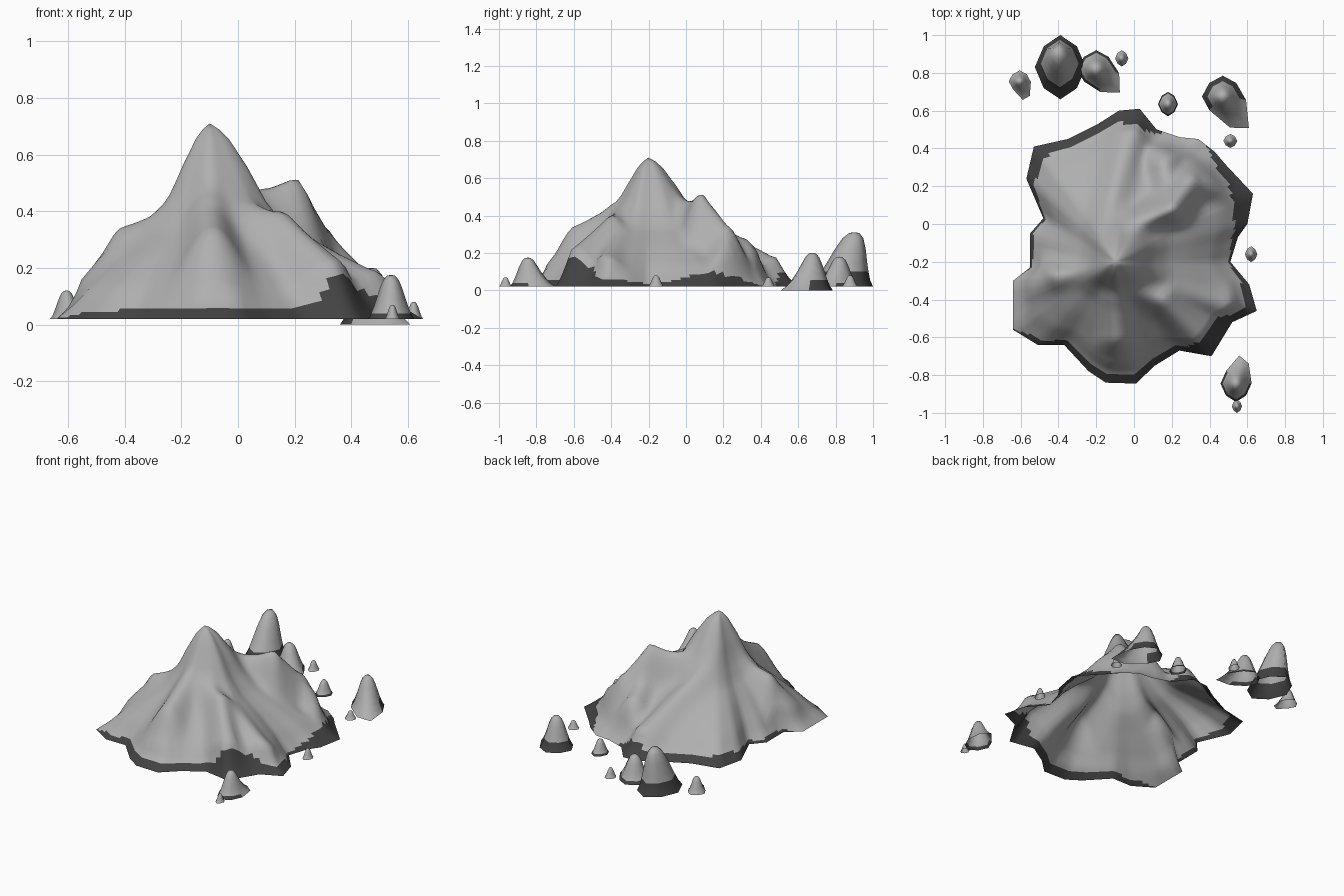
import bpy, bmesh, math
from mathutils import Vector

cube = bpy.data.objects.get("Cube")
if cube:
    bpy.data.objects.remove(cube, do_unlink=True)


def material(name, value):
    mat = bpy.data.materials.new(name)
    mat.use_nodes = True
    colour = (value, value, value, 1)
    mat.diffuse_color = colour
    mat.node_tree.nodes["Principled BSDF"].inputs["Base Color"].default_value = colour
    return mat


STONE = material("pale grey stone", 0.43)
WET = material("dark shoreline", 0.055)
GROUND = 0.02


def interpolate(table, t):
    """Straight-line lookup in a list of (position, value) pairs."""
    for (a, va), (b, vb) in zip(table, table[1:]):
        if t <= b:
            return va + (vb - va) * (t - a) / (b - a)
    return table[-1][1]


def loft(name, rings, apex, is_dark):
    """Skin rings listed from the apex downwards, leaving the underside open."""
    bm = bmesh.new()
    top = bm.verts.new(apex)
    loops = [[bm.verts.new(p) for p in ring] for ring in rings]
    count = len(loops[0])
    for k in range(count):
        n = (k + 1) % count
        bm.faces.new((top, loops[0][k], loops[0][n]))
        for upper, lower in zip(loops, loops[1:]):
            bm.faces.new((upper[k], lower[k], lower[n], upper[n]))
    for face in bm.faces:
        face.smooth = True
        face.material_index = int(is_dark(face.calc_center_median()))
    mesh = bpy.data.meshes.new(name)
    bm.to_mesh(mesh)
    bm.free()
    mesh.materials.append(STONE)
    mesh.materials.append(WET)
    obj = bpy.data.objects.new(name, mesh)
    bpy.context.collection.objects.link(obj)
    return obj


# Island shoreline, counter-clockwise from the model's left
SHORE = [
    (.63, .16), (.6, 0), (.55, -.07), (.51, -.2), (.61, -.32), (.65, -.46),
    (.52, -.52), (.41, -.7), (.24, -.67), (.11, -.75), (.01, -.845),
    (-.15, -.84), (-.24, -.78), (-.37, -.64), (-.51, -.64), (-.64, -.56),
    (-.64, -.3), (-.55, -.23), (-.55, -.05), (-.48, .03), (-.57, .24),
    (-.53, .41), (-.35, .45), (-.19, .53), (-.08, .6), (.03, .61),
    (.12, .5), (.24, .46), (.34, .45), (.43, .38), (.48, .32),
]
SHORE.reverse()

# Main slope, from summit to shore
SUMMIT = Vector((-.1, -.2))
SLOPE = [(0, .69), (.08, .655), (.2, .53), (.3, .4), (.42, .31),
         (.6, .225), (.8, .12), (.9, .055), (1, 0)]

# Ridges: width, then crest points as x, y, height
RIDGES = [
    (.13, [(0, 0, .42), (.2, .08, .48), (.29, .21, .33), (.52, .18, .1)]),
    (.13, [(0, -.36, .36), (.15, -.4, .365), (.36, -.6, .2)]),
    (.15, [(-.1, -.4, .4), (-.09, -.58, .325), (-.07, -.78, .07)]),
    (.13, [(-.25, -.25, .34), (-.4, -.28, .32), (-.62, -.42, .04)]),
    (.13, [(.2, -.36, .28), (.46, -.42, .175), (.62, -.45, .03)]),
    (.14, [(-.16, 0, .38), (-.1, .18, .29), (-.02, .46, .16)]),
    (.14, [(.2, .08, .36), (.16, .3, .26), (.3, .42, .06)]),
]

# Where the dark band climbs or vanishes: x, y, rise, spread
DARK_PATCHES = [
    (.43, -.63, .2, .12), (.6, .16, .06, .16), (.02, .57, .06, .1),
    (-.55, .35, .03, .1), (-.64, -.4, -.06, .17), (.27, .46, -.07, .14),
    (-.52, -.02, -.015, .12), (.52, -.18, -.02, .1),
]


def crest(p, points, width):
    """Height of one ridge above the ground at a place."""
    best = 0
    for a, b in zip(points, points[1:]):
        a, b = Vector(a), Vector(b)
        run = b.xy - a.xy
        s = min(1, max(0, (p - a.xy).dot(run) / run.length_squared))
        q = a.lerp(b, s)
        best = max(best, q.z * math.exp(-(p - q.xy).length_squared / width ** 2))
    return best


def ground_height(p, t):
    # blend the slope with the ridges, fading the ridges out at the shore
    fade = min(1, (1 - t) * 7)
    total = max(interpolate(SLOPE, t), 0) ** 6
    total += sum((crest(p, points, width) * fade) ** 6 for width, points in RIDGES)
    return GROUND + total ** (1 / 6)


def mountain_dark(c):
    limit = .053
    for x, y, rise, spread in DARK_PATCHES:
        limit += rise * math.exp(-((c.x - x) ** 2 + (c.y - y) ** 2) / spread ** 2)
    return c.z < limit


# Mountain: rings swell from a rounded outline near the summit to the shoreline
edge = []
for a, b in zip(SHORE, SHORE[1:] + SHORE[:1]):
    a, b = Vector(a), Vector(b)
    edge += [a.lerp(b, step / 4) for step in range(4)]
edge.reverse()

soft = edge
for _ in range(30):
    soft = [(soft[k - 1] + soft[k] + soft[(k + 1) % len(soft)]) / 3
            for k in range(len(soft))]

RINGS = 28
rings = []
for i in range(1, RINGS + 1):
    t = 1 - (1 - i / RINGS) ** 1.4
    flat = [SUMMIT.lerp(s.lerp(e, t * t), t) for s, e in zip(soft, edge)]
    rings.append([(p.x, p.y, ground_height(p, t)) for p in flat])
loft("mountain", rings, (SUMMIT.x, SUMMIT.y, .71), mountain_dark)


# Islets: rounded cones with a low spit on one side
CONE = [(.16, .99), (.33, .89), (.48, .7), (.63, .45), (.74, .28),
        (.86, .12), (1, 0)]
SIDES = 8


def islet(name, x, y, rx, ry, top, spit=(0, 0), lean=(0, 0), base=GROUND, band=0):
    tail = Vector(spit)
    rise = top - base
    rings = []
    for r, h in CONE:
        ring = []
        for k in range(SIDES):
            angle = math.tau * k / SIDES
            d = Vector((math.cos(angle), math.sin(angle)))
            uneven = .92 if k % 2 else 1
            along = max(0, d.dot(tail.normalized())) if tail.length else 0
            shift = tail * along ** 3 * (1 - h) ** 2
            ring.append((x + d.x * rx * r * uneven + shift.x + lean[0] * h,
                         y + d.y * ry * r * uneven + shift.y + lean[1] * h,
                         base + h * rise))
        rings.append(ring)

    def dark(c):
        on_spit = (c.xy - Vector((x, y))).dot(tail) > .5 * tail.length * max(rx, ry)
        return c.z < base + band * rise and not on_spit

    return loft(name, rings, (x + lean[0], y + lean[1], top), dark)


islet("large_back_islet", -.39, .83, .135, .17, .31, lean=(-.01, .07), band=.21)
islet("middle_back_islet", -.2, .82, .1, .1, .18, spit=(.06, -.06), band=.15)
islet("back_right_islet", -.605, .755, .058, .058, .12, spit=(.02, -.05))
islet("tiny_back_islet", -.065, .877, .035, .043, .08)
islet("small_back_islet", .18, .635, .053, .065, .11, band=.1)
islet("back_left_islet", .47, .675, .11, .11, .2, spit=(.07, -.1), base=0, band=.21)
islet("tiny_left_islet", .51, .44, .037, .037, .07)
islet("tiny_side_islet", .62, -.16, .033, .042, .08)
islet("front_left_islet", .54, -.845, .082, .097, .175, spit=(.02, .06), band=.15)
islet("tiny_front_islet", .545, -.965, .027, .035, .07)
